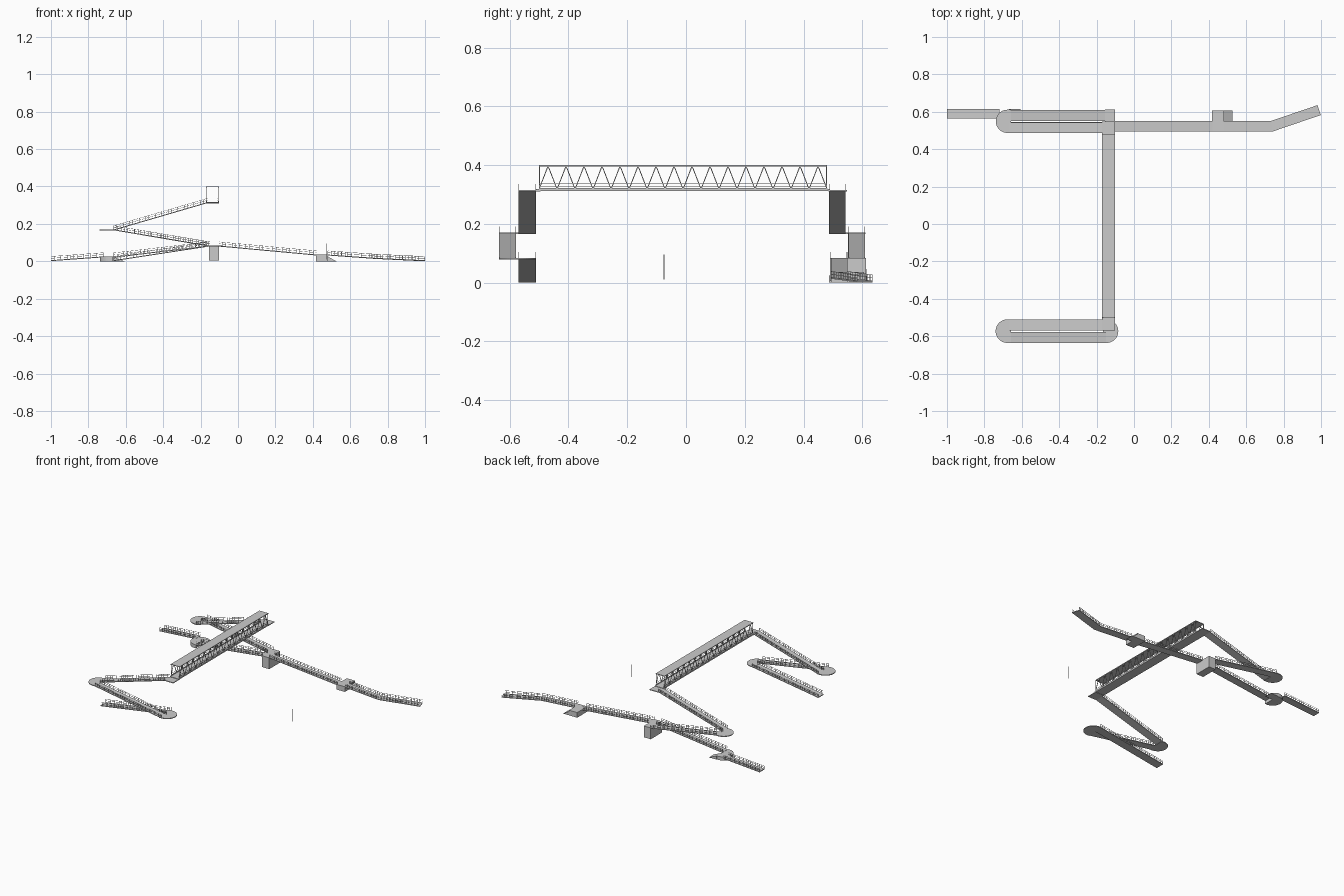
import bpy, bmesh, math
from mathutils import Vector

if "Cube" in bpy.data.objects:
    bpy.data.objects.remove(bpy.data.objects["Cube"])

TH = 0.005       # slab thickness
RAIL_H = 0.02    # railing height


def finish(bm, name):
    bmesh.ops.recalc_face_normals(bm, faces=bm.faces)
    me = bpy.data.meshes.new(name)
    bm.to_mesh(me)
    bm.free()
    ob = bpy.data.objects.new(name, me)
    bpy.context.collection.objects.link(ob)
    return ob


def bar(bm, p, q, r=0.0008):
    p, q = Vector(p), Vector(q)
    d = (q - p).normalized()
    u = d.cross(Vector((0, 0, 1)) if abs(d.z) < 0.9 else Vector((1, 0, 0))).normalized() * r
    w = d.cross(u).normalized() * r
    ends = [[bm.verts.new(c + a * u + b * w) for a, b in ((-1, -1), (1, -1), (1, 1), (-1, 1))] for c in (p, q)]
    bm.faces.new(ends[0])
    bm.faces.new(ends[1])
    for i in range(4):
        j = (i + 1) % 4
        bm.faces.new((ends[0][i], ends[0][j], ends[1][j], ends[1][i]))


def prism(name, outline, z0, z1):
    bm = bmesh.new()
    low = [bm.verts.new((x, y, z0)) for x, y in outline]
    top = [bm.verts.new((x, y, z1)) for x, y in outline]
    bm.faces.new(low)
    bm.faces.new(top)
    n = len(low)
    for i in range(n):
        j = (i + 1) % n
        bm.faces.new((low[i], low[j], top[j], top[i]))
    return finish(bm, name)


def box(name, x0, x1, y0, y1, z0, z1):
    return prism(name, [(x0, y0), (x1, y0), (x1, y1), (x0, y1)], z0, z1)


def half_round(name, cx, cy, r, side, z0, z1, inner=0.02):
    # half disc bulging to `side`, with a short straight strip behind
    pts = [(cx + side * r * math.cos(a), cy + r * math.sin(a))
           for a in (math.pi * (i / 20 - 0.5) for i in range(21))]
    pts += [(cx - side * inner, cy + r), (cx - side * inner, cy - r)]
    return prism(name, pts, z0, z1)


def wedge(name, x0, x1, y0, y1, z):
    bm = bmesh.new()
    ends = [[bm.verts.new(c) for c in ((x0, y, 0), (x1, y, 0), (x0, y, z))] for y in (y0, y1)]
    for e in ends:
        bm.faces.new(e)
    for i in range(3):
        j = (i + 1) % 3
        bm.faces.new((ends[0][i], ends[0][j], ends[1][j], ends[1][i]))
    return finish(bm, name)


def railing(bm, line):
    for p, q in zip(line, line[1:]):
        n = max(1, round((q - p).length / 0.018))
        for i in range(n + 1):
            c = p.lerp(q, i / n)
            bar(bm, c, c + Vector((0, 0, RAIL_H)))
        for h in (0.5, 1.0):
            up = Vector((0, 0, RAIL_H * h))
            bar(bm, p + up, q + up)


def ramp(name, path, width):
    pts = [Vector(p) for p in path]
    normals = []
    for p, q in zip(pts, pts[1:]):
        normals.append(Vector((p.y - q.y, q.x - p.x, 0)).normalized())
    sides = {1: [], -1: []}
    for i, p in enumerate(pts):
        a, b = normals[max(i - 1, 0)], normals[min(i, len(normals) - 1)]
        m = (a + b).normalized()
        off = m * (width / 2 / m.dot(a))
        for s in sides:
            sides[s].append(p + s * off)
    # sloped slab
    bm = bmesh.new()
    down = Vector((0, 0, -TH))
    rings = [[bm.verts.new(v) for v in (l, r, r + down, l + down)] for l, r in zip(sides[1], sides[-1])]
    bm.faces.new(rings[0])
    bm.faces.new(rings[-1])
    for a, b in zip(rings, rings[1:]):
        for i in range(4):
            j = (i + 1) % 4
            bm.faces.new((a[i], a[j], b[j], b[i]))
    finish(bm, name)
    # railings on both edges
    bm = bmesh.new()
    for s in sides:
        inset = [v.lerp(p, 0.04) for v, p in zip(sides[s], pts)]
        railing(bm, inset)
    finish(bm, name + "_railing")


# Covered truss bridge
X0, X1, Y0, Y1 = -0.17, -0.102, -0.5, 0.48
box("bridge_deck", X0, X1, Y0 - 0.01, Y1 + 0.01, 0.312, 0.318)
box("bridge_roof", X0, X1, Y0, Y1, 0.396, 0.40)
bm = bmesh.new()
bays = 16
step = (Y1 - Y0) / bays
for x in (X0 + 0.002, X1 - 0.002):
    for i in range(bays):
        y = Y0 + i * step
        bar(bm, (x, y, 0.318), (x, y + step / 2, 0.397), 0.0015)
        bar(bm, (x, y + step / 2, 0.397), (x, y + step, 0.318), 0.0015)
    for y in (Y0 + 0.0015, Y1 - 0.0015):
        bar(bm, (x, y, 0.315), (x, y, 0.398), 0.0015)
    for z in (0.32, 0.397):
        bar(bm, (x, Y0, z), (x, Y1, z), 0.002)
finish(bm, "bridge_truss")
bm = bmesh.new()
for x in (X0 + 0.006, X1 - 0.006):
    for z in (0.327, 0.337):
        bar(bm, (x, Y0, z), (x, Y1, z))
finish(bm, "bridge_handrails")

# South switchback
box("south_top_landing", X0, X1, -0.57, -0.495, 0.310, 0.315)
ramp("south_upper_ramp", [(-0.168, -0.54, 0.315), (-0.665, -0.54, 0.17)], 0.06)
half_round("south_west_landing", -0.677, -0.573, 0.063, -1, 0.165, 0.17)
ramp("south_middle_ramp", [(-0.66, -0.607, 0.17), (-0.15, -0.607, 0.084)], 0.058)
half_round("south_east_landing", -0.147, -0.573, 0.063, 1, 0.079, 0.084)
ramp("south_lower_ramp", [(-0.155, -0.54, 0.084), (-0.665, -0.54, 0.006)], 0.06)

# North switchback
box("north_top_landing", X0, X1, 0.485, 0.548, 0.310, 0.315)
ramp("north_upper_ramp", [(-0.168, 0.515, 0.315), (-0.665, 0.515, 0.17)], 0.057)
half_round("north_west_landing", -0.677, 0.549, 0.062, -1, 0.165, 0.17)
ramp("north_middle_ramp", [(-0.66, 0.581, 0.17), (-0.155, 0.581, 0.084)], 0.058)
box("north_middle_landing", -0.156, -0.102, 0.49, 0.612, 0.005, 0.084)

# West exit
ramp("west_lower_ramp", [(-0.156, 0.518, 0.084), (-0.665, 0.518, 0.025)], 0.056)
half_round("west_ground_landing", -0.677, 0.549, 0.062, -1, 0.0, 0.025, 0.01)
wedge("west_kerb_ramp", -0.667, -0.607, 0.558, 0.614, 0.025)
ramp("west_exit_ramp", [(-0.72, 0.59, 0.026), (-1.0, 0.59, 0.006)], 0.052)

# East exit
ramp("east_upper_ramp", [(-0.102, 0.522, 0.084), (0.42, 0.522, 0.036)], 0.056)
box("east_landing", 0.417, 0.48, 0.494, 0.606, 0.0, 0.036)
wedge("east_kerb_ramp", 0.48, 0.526, 0.55, 0.606, 0.026)
ramp("east_exit_ramp", [(0.48, 0.522, 0.036), (0.735, 0.522, 0.018), (0.99, 0.609, 0.006)], 0.056)

# Lone slender post
bm = bmesh.new()
bar(bm, (0.475, -0.075, 0.01), (0.475, -0.075, 0.096), 0.001)
finish(bm, "slender_post")
